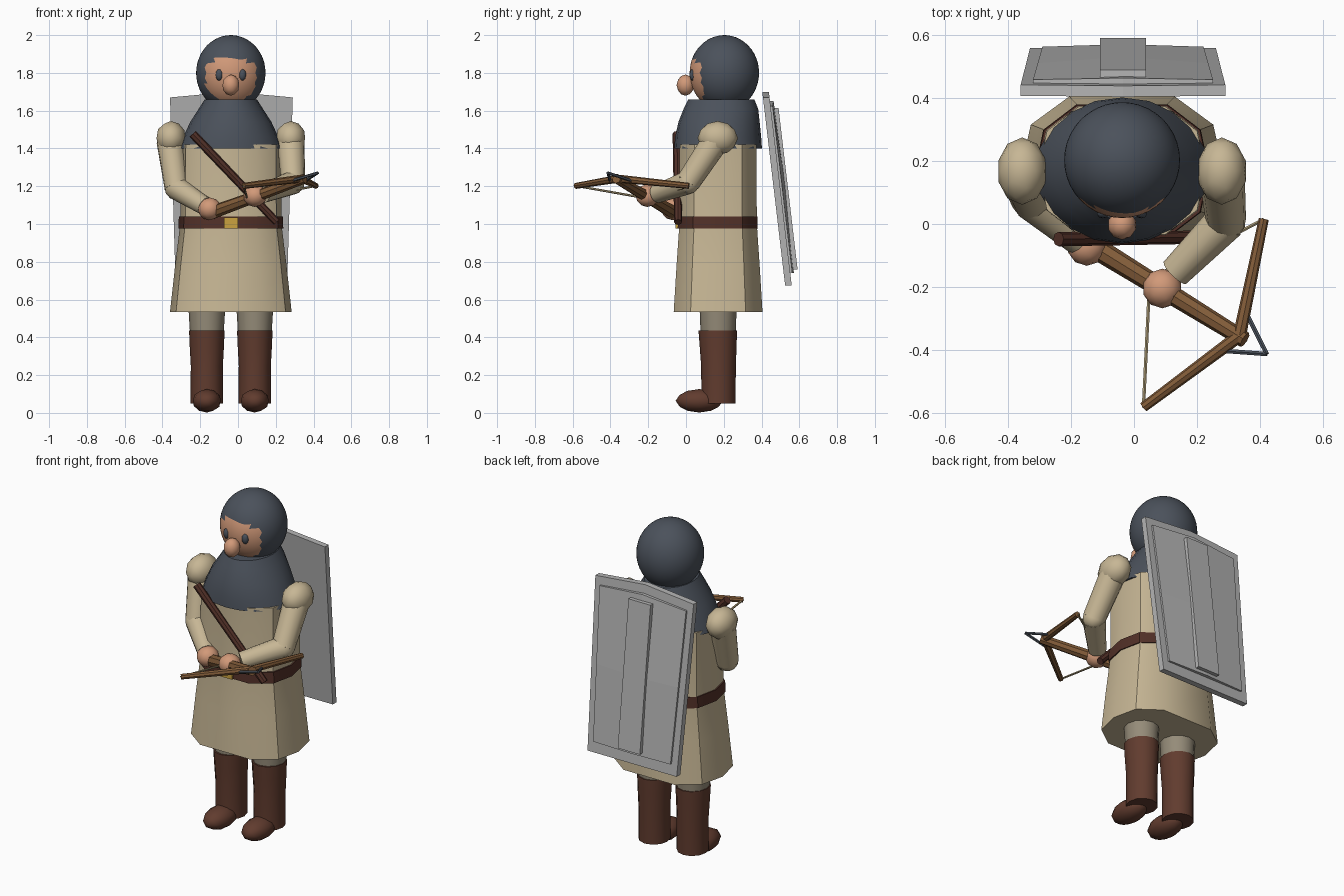
import bpy, bmesh, math
from mathutils import Vector, Matrix

if "Cube" in bpy.data.objects:
    bpy.data.objects.remove(bpy.data.objects["Cube"])

CX = -0.038  # centre line of the figure

COLOURS = {
    "steel grey": (0.46, 0.46, 0.46), "cream cloth": (0.57, 0.47, 0.30),
    "slate cloth": (0.07, 0.083, 0.105), "skin": (0.64, 0.32, 0.19),
    "boot leather": (0.12, 0.045, 0.028), "belt leather": (0.085, 0.03, 0.021),
    "bow wood": (0.22, 0.105, 0.04), "trouser cloth": (0.30, 0.26, 0.19),
    "brass": (0.60, 0.36, 0.05), "cord": (0.45, 0.36, 0.20),
}
MATS = {}
for mat_name, rgb in COLOURS.items():
    MATS[mat_name] = bpy.data.materials.new(mat_name)
    MATS[mat_name].diffuse_color = (*rgb, 1)


def finish(name, bm, mat, smooth=40):
    """Turn a bmesh into a named, coloured object."""
    bmesh.ops.recalc_face_normals(bm, faces=bm.faces[:])
    me = bpy.data.meshes.new(name)
    bm.to_mesh(me)
    bm.free()
    me.materials.append(MATS[mat])
    ob = bpy.data.objects.new(name, me)
    bpy.context.collection.objects.link(ob)
    if smooth:
        bpy.ops.object.select_all(action='DESELECT')
        ob.select_set(True)
        bpy.context.view_layer.objects.active = ob
        bpy.ops.object.shade_smooth_by_angle(angle=math.radians(smooth))
    return ob


def ball(name, centre, radii, mat, sub=2):
    bm = bmesh.new()
    bmesh.ops.create_icosphere(bm, subdivisions=sub, radius=1)
    bmesh.ops.transform(bm, verts=bm.verts[:],
                        matrix=Matrix.Translation(centre) @ Matrix.Diagonal((*radii, 1)))
    return finish(name, bm, mat)


def rod(name, a, b, r1, r2, mat, n=10):
    """Tapered cylinder between two points."""
    a, b = Vector(a), Vector(b)
    bm = bmesh.new()
    bmesh.ops.create_cone(bm, cap_ends=True, segments=n, radius1=r1, radius2=r2,
                          depth=(b - a).length)
    rot = (b - a).to_track_quat('Z', 'Y').to_matrix().to_4x4()
    bmesh.ops.transform(bm, verts=bm.verts[:],
                        matrix=Matrix.Translation((a + b) / 2) @ rot)
    return finish(name, bm, mat)


def loft(name, rings, mat, shape):
    """Stack of (z, x, y, rx, ry) rings using a unit cross-section."""
    bm = bmesh.new()
    prev = None
    for z, x, y, rx, ry in rings:
        ring = [bm.verts.new((x + rx * u, y + ry * v, z)) for u, v in shape]
        if prev is None:
            bm.faces.new(ring)
        else:
            for i in range(len(ring)):
                j = (i + 1) % len(ring)
                bm.faces.new((prev[i], prev[j], ring[j], ring[i]))
        prev = ring
    bm.faces.new(prev)
    return finish(name, bm, mat)


def circle(n):
    return [(math.cos(2 * math.pi * i / n), math.sin(2 * math.pi * i / n)) for i in range(n)]


# flattened body cross-section
quarter = [(1, 0), (0.9, 0.62), (0.52, 1)]
BODY = (quarter + [(-u, v) for u, v in reversed(quarter)]
        + [(-u, -v) for u, v in quarter[1:]] + [(u, -v) for u, v in reversed(quarter[1:])])

# tunic, belt and buckle
loft("tunic", [(0.535, CX, 0.17, 0.322, 0.235), (0.78, CX, 0.17, 0.295, 0.22),
               (1.0, CX, 0.17, 0.268, 0.205), (1.42, CX, 0.17, 0.265, 0.203)],
     "cream cloth", BODY)
loft("belt", [(0.975, CX, 0.168, 0.278, 0.212), (1.04, CX, 0.168, 0.275, 0.21)],
     "belt leather", BODY)
loft("buckle", [(0.975, CX, -0.047, 0.037, 0.009), (1.035, CX, -0.047, 0.037, 0.009)],
     "brass", [(1, 1), (-1, 1), (-1, -1), (1, -1)])

# shoulder cape
loft("cape", [(1.4, CX, 0.17, 0.275, 0.232), (1.46, CX, 0.17, 0.252, 0.228),
              (1.54, CX, 0.175, 0.215, 0.215), (1.61, CX, 0.185, 0.17, 0.197),
              (1.66, CX, 0.187, 0.138, 0.175)], "slate cloth", circle(20))

# hooded head, with the face opening on the front
bm = bmesh.new()
bmesh.ops.create_icosphere(bm, subdivisions=4, radius=1)
bmesh.ops.transform(bm, verts=bm.verts[:], matrix=Matrix.Translation((CX, 0.203, 1.8))
                    @ Matrix.Diagonal((0.184, 0.184, 0.2, 1)))
head = finish("head", bm, "slate cloth")
head.data.materials.append(MATS["skin"])
for p in head.data.polygons:
    dx = abs(p.center.x - CX)
    if p.center.y < 0.09 and dx < 0.132 and p.center.z < (1.875 if dx < 0.085 else 1.85):
        p.material_index = 1

ball("nose", (CX, -0.003, 1.735), (0.046, 0.047, 0.056), "skin")
for side, s in (("left", -1), ("right", 1)):
    ball(side + "_eye", (CX + s * 0.061, 0.036, 1.79), (0.02, 0.018, 0.032), "slate cloth")

# legs, boots and shoulders
for side, s in (("left", -1), ("right", 1)):
    x = CX + s * 0.127
    loft(side + "_trouser", [(0.4, x, 0.17, 0.088, 0.092), (0.6, x, 0.17, 0.1, 0.1)],
         "trouser cloth", circle(12))
    loft(side + "_boot", [(0.05, x, 0.172, 0.086, 0.09), (0.25, x, 0.172, 0.085, 0.092),
                          (0.36, x, 0.17, 0.091, 0.098), (0.437, x, 0.168, 0.094, 0.102)],
         "boot leather", circle(12))
    ball(side + "_foot", (x, 0.07, 0.064), (0.077, 0.125, 0.062), "boot leather")
    ball(side + "_shoulder", (CX + s * 0.317, 0.168, 1.455), (0.08, 0.107, 0.09), "cream cloth")

# arms: shoulder, elbow, wrist, hand
ARMS = {
    "left": ((-0.36, 0.165, 1.44), (-0.325, 0.075, 1.19), (-0.175, -0.05, 1.095),
             (-0.15, -0.07, 1.08)),
    "right": ((0.28, 0.15, 1.43), (0.292, 0.01, 1.22), (0.13, -0.155, 1.16),
              (0.09, -0.205, 1.15)),
}
for side, (shoulder, elbow, wrist, hand) in ARMS.items():
    rod(side + "_upper_arm", shoulder, elbow, 0.072, 0.064, "cream cloth", 12)
    ball(side + "_elbow", elbow, (0.064,) * 3, "cream cloth")
    rod(side + "_forearm", elbow, wrist, 0.064, 0.05, "cream cloth", 12)
    ball(side + "_hand", hand, (0.063, 0.063, 0.06), "skin")

# chest strap
rod("strap", (-0.24, -0.048, 1.477), (0.205, -0.042, 1.01), 0.023, 0.021, "belt leather", 8)

# crossbow: stock, limbs, string and stirrup
nose_end, nock = (0.352, -0.368, 1.24), (0.05, -0.175, 1.13)
rod("stock", (-0.14, -0.065, 1.06), nose_end, 0.036, 0.026, "bow wood", 8)
for side, tip in (("near", (0.03, -0.582, 1.202)), ("far", (0.412, 0.015, 1.202))):
    rod(side + "_limb", (0.335, -0.355, 1.24), tip, 0.021, 0.016, "bow wood", 8)
    rod(side + "_string", tip, nock, 0.006, 0.006, "cord", 6)
stirrup = [(0.36, -0.29, 1.23), (0.422, -0.413, 1.27), (0.285, -0.403, 1.23)]
for i in range(2):
    rod("stirrup_bar_%d" % (i + 1), stirrup[i], stirrup[i + 1], 0.008, 0.008, "slate cloth", 6)


# shield on the back, leaning outwards toward the bottom
def plate(name, z0, z1, w0, w1, peak, inner, outer, bulge):
    bm = bmesh.new()
    grid = []
    for off, swell in ((inner, 0), (outer, bulge)):
        for z, w, pk in ((z0, w0, 0), ((z0 + z1) / 2, (w0 + w1) / 2, 0), (z1, w1, peak)):
            row = []
            for t in (-1, 0, 1):
                zz = z + pk * (1 - abs(t))
                mid = swell * (1 - abs(t)) * (1 if z0 < z < z1 else 0.4)
                y = 0.405 + 0.118 * (1.69 - zz) + off + mid
                row.append(bm.verts.new((CX + 0.003 + w * t, y, zz)))
            grid.append(row)
    for base in (0, 3):
        for r in range(base, base + 2):
            for c in range(2):
                bm.faces.new((grid[r][c], grid[r][c + 1], grid[r + 1][c + 1], grid[r + 1][c]))
    for r in (0, 2):
        for c in range(2):
            bm.faces.new((grid[r][c], grid[r][c + 1], grid[r + 3][c + 1], grid[r + 3][c]))
    for c in (0, 2):
        for r in range(2):
            bm.faces.new((grid[r][c], grid[r + 1][c], grid[r + 4][c], grid[r + 3][c]))
    finish(name, bm, "steel grey", 0)


plate("shield_board", 0.675, 1.67, 0.295, 0.325, 0.03, 0.0, 0.035, 0.0)
plate("shield_panel", 0.74, 1.625, 0.256, 0.286, 0.025, 0.03, 0.046, 0.02)
plate("shield_rib", 0.76, 1.615, 0.073, 0.073, 0.0, 0.035, 0.076, 0.0)

for m in bpy.data.materials:
    if m.users and not m.is_grease_pencil:
        m.use_nodes = True
        m.node_tree.nodes["Principled BSDF"].inputs["Base Color"].default_value = m.diffuse_color
